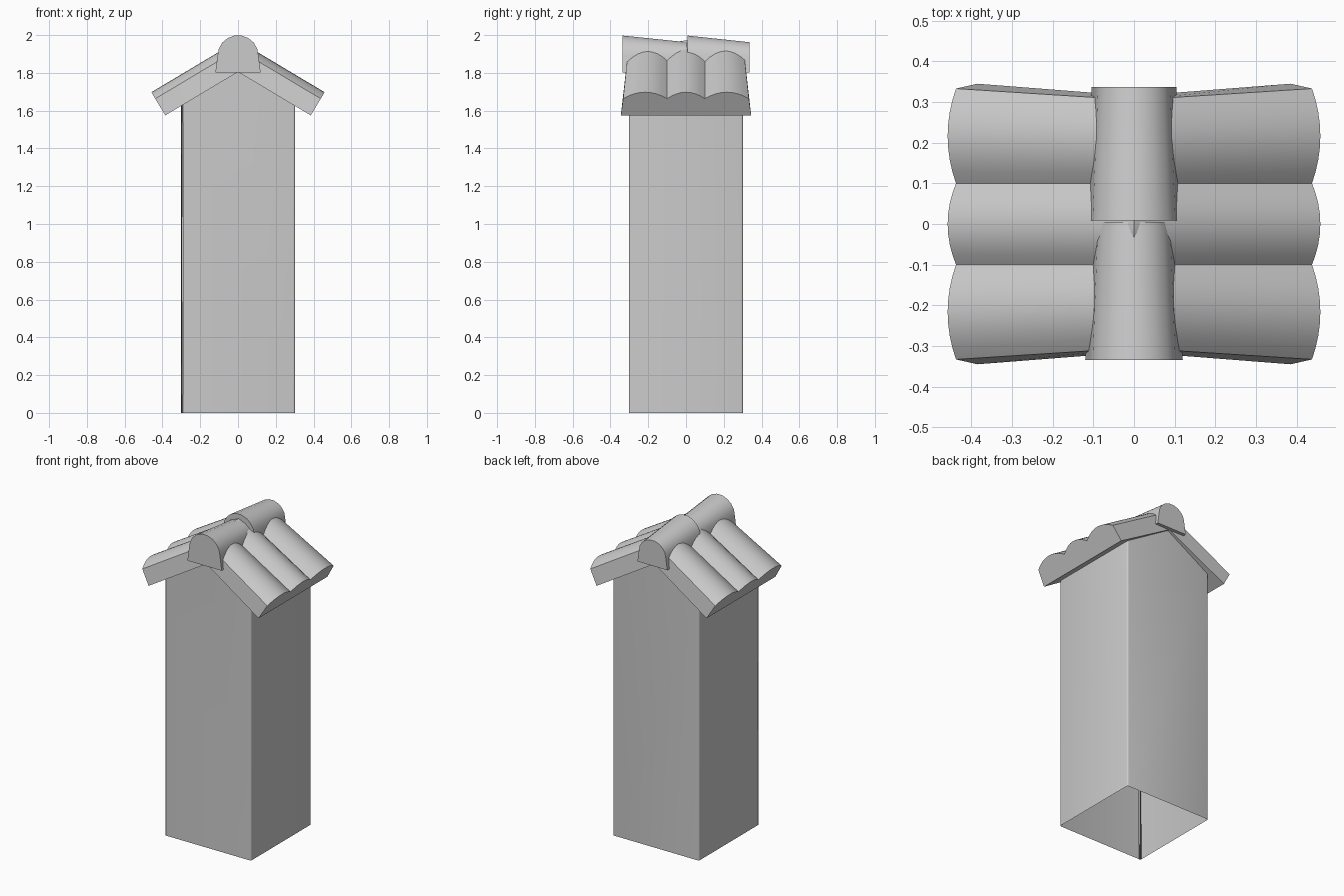
import bpy, bmesh, math
from mathutils import Vector

cube = bpy.data.objects.get("Cube")
if cube:
    bpy.data.objects.remove(cube, do_unlink=True)

grey = bpy.data.materials.new("light_grey")
grey.use_nodes = True
COLOUR = (0.6, 0.6, 0.6, 1)
grey.diffuse_color = COLOUR
grey.node_tree.nodes["Principled BSDF"].inputs["Base Color"].default_value = COLOUR

EAVE = Vector((0.385, 0, 1.575))   # lower corner of the roof slab
PEAK = 1.805                       # underside of the ridge
SLOPE = math.atan2(PEAK - EAVE.z, EAVE.x)


def finish(bm, name, angle=35):
    bmesh.ops.recalc_face_normals(bm, faces=bm.faces)
    mesh = bpy.data.meshes.new(name)
    bm.to_mesh(mesh)
    bm.free()
    mesh.materials.append(grey)
    obj = bpy.data.objects.new(name, mesh)
    bpy.context.collection.objects.link(obj)
    bpy.ops.object.select_all(action="DESELECT")
    obj.select_set(True)
    bpy.context.view_layer.objects.active = obj
    bpy.ops.object.shade_smooth_by_angle(angle=math.radians(angle))
    return obj


def loft(name, sections):
    """Skin matching closed outlines and cap both ends."""
    bm = bmesh.new()
    rings = [[bm.verts.new(p) for p in s] for s in sections]
    n = len(rings[0])
    for a, b in zip(rings, rings[1:]):
        for i in range(n):
            j = (i + 1) % n
            bm.faces.new((a[i], a[j], b[j], b[i]))
    bm.faces.new(rings[0])
    bm.faces.new(rings[-1])
    return finish(bm, name)


# Chimney shaft: gabled prism, open below, with softened corners
W = 0.302
bm = bmesh.new()
shoulder = PEAK - W * math.tan(SLOPE)
outline = [(-W, 0), (-W, shoulder), (0, PEAK), (W, shoulder), (W, 0)]
front, back = [[bm.verts.new((x, y, z)) for x, z in outline] for y in (-W, W)]
bm.faces.new(front)
bm.faces.new(back)
for i in range(len(outline) - 1):
    bm.faces.new((front[i], front[i + 1], back[i + 1], back[i]))
corners = [e for e in bm.edges
           if abs(e.verts[0].co.z - e.verts[1].co.z) > 1]
bmesh.ops.bevel(bm, geom=corners, offset=0.01, segments=3, profile=0.5,
                affect="EDGES")
finish(bm, "chimney_shaft")


# Roof: three barrel rows on each slope, flaring toward the eaves
def barrel_outline(foot, edge):
    """(y, thickness) outline: flat underside, three arched tops."""
    bounds = [-edge, -0.1, 0.1, edge]
    pts = [(-foot, 0)]
    for a, b in zip(bounds, bounds[1:]):
        start = 0 if a == -edge else 1
        for k in range(start, 9):
            u = k / 4 - 1
            pts.append((a + (b - a) * k / 8, 0.103 + 0.04 * (1 - u * u)))
    return pts + [(foot, 0)]


def eave_section(side):
    return [(side * (EAVE.x + t * math.sin(SLOPE)), y,
             EAVE.z + t * math.cos(SLOPE))
            for y, t in barrel_outline(0.345, 0.333)]


ridge_section = [(0, y, PEAK + t / math.cos(SLOPE))
                 for y, t in barrel_outline(0.315, 0.305)]
loft("tiled_roof", [eave_section(-1), ridge_section, eave_section(1)])


# Ridge tiles: two tapering arched caps, one behind the other
def arch(y, wide, tall):
    pts = [(-0.12, 0)]
    for k in range(10):
        a = math.pi * (1 - k / 9)
        pts.append((0.108 * math.cos(a), 0.09 + 0.107 * math.sin(a)))
    pts.append((0.12, 0))
    return [(x * wide, y, PEAK - 0.003 + z * tall) for x, z in pts]


for name, start, end in (("front_ridge_tile", -0.335, 0.005),
                         ("back_ridge_tile", 0.008, 0.337)):
    loft(name, [arch(start, 1, 1), arch(end, 0.87, 0.82)])
